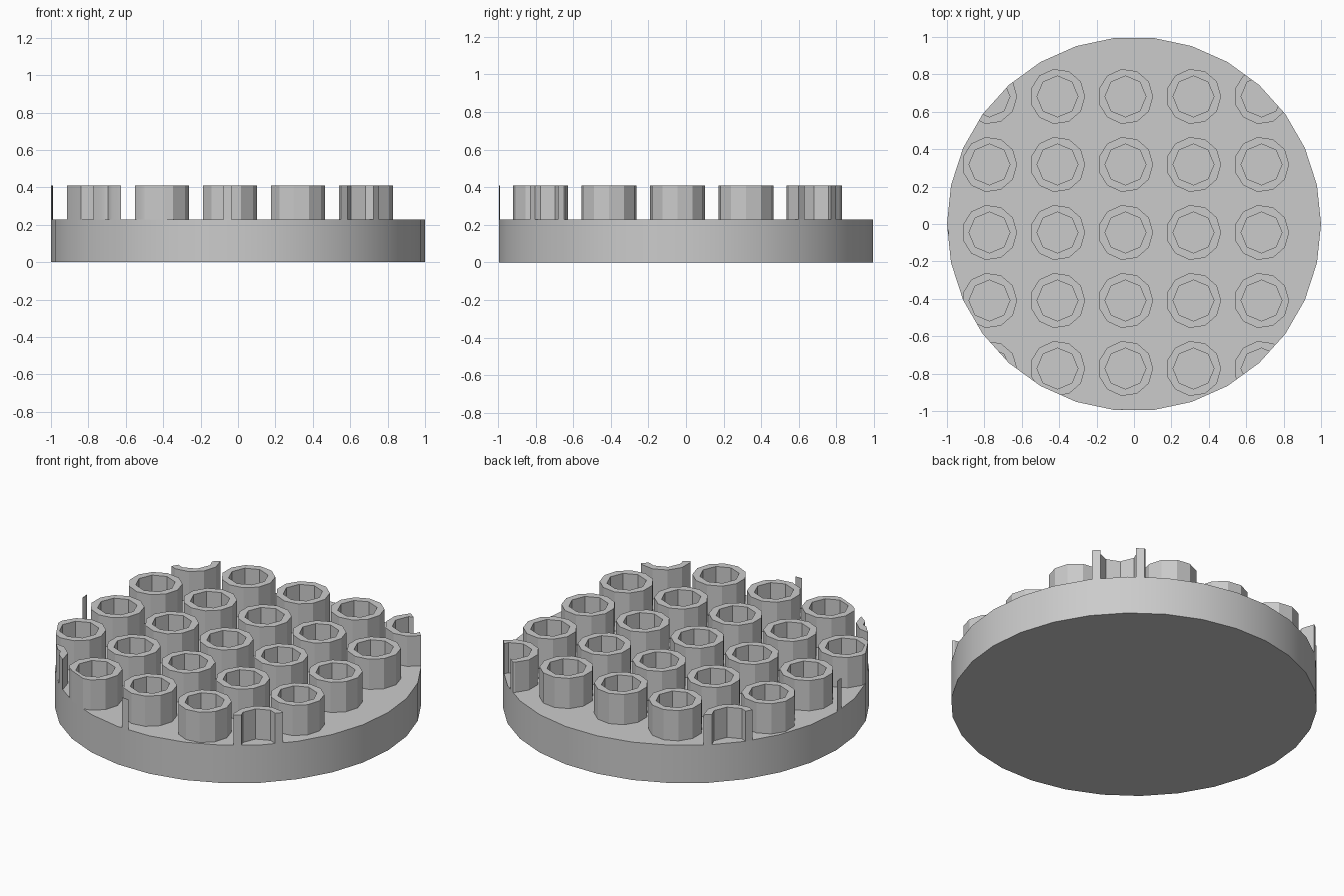
import bpy
import bmesh
from math import cos, sin, pi, hypot

if "Cube" in bpy.data.objects:
    bpy.data.objects.remove(bpy.data.objects["Cube"], do_unlink=True)

MM = 1 / 22                      # the disc radius is 22 modelling units
DISC_TOP, STUD_TOP = 0.228, 0.41
PITCH, OFFSET = 8 * MM, -MM      # stud grid, slightly off centre
OUTER, INNER = 3.255 * MM, 2.4 * MM

grey = bpy.data.materials.new("plain grey")
grey.use_nodes = True
colour = (0.6, 0.6, 0.6, 1)
grey.diffuse_color = colour
grey.node_tree.nodes["Principled BSDF"].inputs["Base Color"].default_value = colour


def prisms(name, centres, radius, sides, z0, z1):
    """One object holding an upright prism at every centre."""
    bm = bmesh.new()
    for cx, cy in centres:
        ring = [(cx + radius * cos(2 * pi * i / sides),
                 cy + radius * sin(2 * pi * i / sides)) for i in range(sides)]
        low = [bm.verts.new((x, y, z0)) for x, y in ring]
        high = [bm.verts.new((x, y, z1)) for x, y in ring]
        bm.faces.new(low[::-1])
        bm.faces.new(high)
        for i in range(sides):
            j = (i + 1) % sides
            bm.faces.new((low[i], low[j], high[j], high[i]))
    mesh = bpy.data.meshes.new(name)
    bm.to_mesh(mesh)
    bm.free()
    mesh.materials.append(grey)
    obj = bpy.data.objects.new(name, mesh)
    bpy.context.collection.objects.link(obj)
    return obj


def activate(obj):
    bpy.ops.object.select_all(action="DESELECT")
    obj.select_set(True)
    bpy.context.view_layer.objects.active = obj


def carve(obj, cutter, operation):
    """Apply a boolean and discard the cutter."""
    cutter.hide_render = True
    mod = obj.modifiers.new("carve", "BOOLEAN")
    mod.operation = operation
    mod.solver = "EXACT"
    mod.object = cutter
    activate(obj)
    bpy.ops.object.modifier_apply(modifier=mod.name)
    bpy.data.objects.remove(cutter, do_unlink=True)


# Round base
base = prisms("base_disc", [(0, 0)], 1, 30, 0, DISC_TOP)

# Hollow studs on a square grid, trimmed to the rim of the base
steps = [OFFSET + PITCH * i for i in range(-3, 3)]
centres = [(x, y) for x in steps for y in steps if hypot(x, y) < 1.2]
studs = prisms("hollow_studs", centres, OUTER, 11, DISC_TOP, STUD_TOP)
carve(studs, prisms("stud_holes", centres, INNER, 8, 0.1, 0.6), "DIFFERENCE")
carve(studs, prisms("rim_trim", [(0, 0)], 1, 30, 0.1, 0.6), "INTERSECT")

# Smooth rim, crisp stud facets
for obj in (base, studs):
    activate(obj)
    bpy.ops.object.shade_smooth_by_angle(angle=pi / 6)
